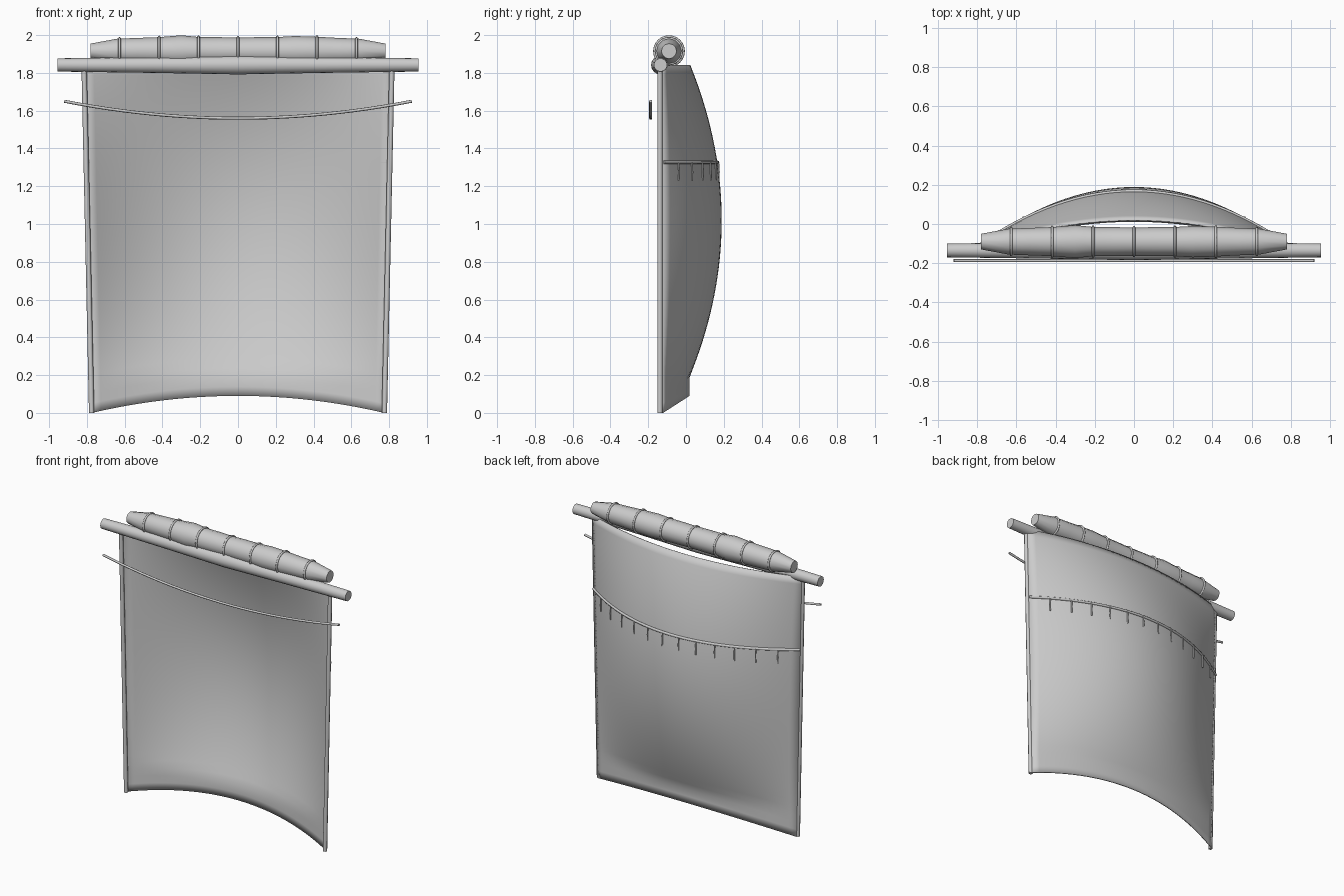
import bpy, math

if "Cube" in bpy.data.objects:
    bpy.data.objects.remove(bpy.data.objects["Cube"])

def make_obj(name, verts, faces, angle=40):
    me = bpy.data.meshes.new(name)
    me.from_pydata(verts, [], faces)
    me.update()
    ob = bpy.data.objects.new(name, me)
    bpy.context.collection.objects.link(ob)
    bpy.ops.object.select_all(action='DESELECT')
    ob.select_set(True)
    bpy.context.view_layer.objects.active = ob
    bpy.ops.object.shade_smooth_by_angle(angle=math.radians(angle))
    return ob

def lathe_x(name, stations, cy, cz, sides):
    """Revolve (x, radius) stations about an x-parallel axis."""
    verts, faces = [], []
    for x, r in stations:
        for i in range(sides):
            a = 2 * math.pi * i / sides
            verts.append((x, cy + r * math.cos(a), cz + r * math.sin(a)))
    n = len(stations)
    for k in range(n - 1):
        for i in range(sides):
            j = (i + 1) % sides
            faces.append((k*sides + i, k*sides + j, (k+1)*sides + j, (k+1)*sides + i))
    faces.append(tuple(reversed(range(sides))))
    faces.append(tuple(range((n-1)*sides, n*sides)))
    return make_obj(name, verts, faces)

def rope(name, paths, radius):
    """Round tubes along one or more point paths."""
    cu = bpy.data.curves.new(name, 'CURVE')
    cu.dimensions = '3D'
    cu.bevel_depth = radius
    cu.bevel_resolution = 2
    cu.use_fill_caps = True
    for pts in paths:
        sp = cu.splines.new('POLY')
        sp.points.add(len(pts) - 1)
        for p, co in zip(sp.points, pts):
            p.co = (*co, 1)
    ob = bpy.data.objects.new(name, cu)
    bpy.context.collection.objects.link(ob)
    return ob

# Sail shape: u runs -1..1 across, z is height
EDGE_Y, TOP = -0.125, 1.84

def half_width(z):
    return 0.775 + 0.04 * z / TOP

def sail_point(u, z):
    t = (z - 1.02) / 0.83
    belly = max(0.185 - 0.17 * t * t, 0.015)
    return (u * half_width(z), EDGE_Y + (belly - EDGE_Y) * (1 - u * u), z)

# Billowed sail with arched foot
NU, NV = 32, 36
verts, faces = [], []
for j in range(NV + 1):
    for i in range(NU + 1):
        u = 2 * i / NU - 1
        foot = 0.09 * (1 - u * u)
        verts.append(sail_point(u, foot + (TOP - foot) * j / NV))
for j in range(NV):
    for i in range(NU):
        a = j * (NU + 1) + i
        faces.append((a, a + 1, a + NU + 2, a + NU + 1))
sail = make_obj("sail", verts, faces)
mod = sail.modifiers.new("thickness", 'SOLIDIFY')
mod.thickness = 0.008
mod.offset = 0

# Edge ropes
for s, n in ((-1, "left"), (1, "right")):
    rope(n + "_edge_rope", [[(s * half_width(z), -0.138, z) for z in (0, 0.9, 1.82)]], 0.014)

# Reef band and hanging reef points on the back
rope("reef_band", [[(x, y + 0.006, z) for x, y, z in
                    (sail_point(-1 + k / 16, 1.327) for k in range(33))]], 0.009)
ties = []
for k in range(12):
    x, y, z = sail_point((k - 5.5) * 0.125 / 0.8, 1.325)
    ties.append([(x, y + 0.011, z), (x, y + 0.014, z - 0.05), (x, y + 0.012, z - 0.095)])
rope("reef_points", ties, 0.0045)

# Tapered yard
lathe_x("yard", [(-0.955, 0.035), (-0.45, 0.042), (0, 0.05), (0.45, 0.042), (0.955, 0.035)],
        -0.135, 1.842, 16)

# Furled bundle, with lashings around it
BY, BZ = -0.09, 1.915
bundle = [(-0.78, 0.04), (-0.64, 0.066), (-0.53, 0.07), (-0.42, 0.074), (-0.3, 0.084),
          (-0.2, 0.074), (-0.1, 0.074), (0, 0.072), (0.1, 0.074), (0.2, 0.074),
          (0.3, 0.08), (0.42, 0.076), (0.53, 0.07), (0.64, 0.066), (0.78, 0.04)]
lathe_x("furled_bundle", bundle, BY, BZ, 12)

def bundle_radius(x):
    for (x0, r0), (x1, r1) in zip(bundle, bundle[1:]):
        if x0 <= x <= x1:
            return r0 + (r1 - r0) * (x - x0) / (x1 - x0)

for k in range(-3, 4):
    x = k * 0.209
    bpy.ops.mesh.primitive_torus_add(location=(x, BY, BZ), rotation=(0, math.pi / 2, 0),
                                     major_radius=bundle_radius(x) + 0.001, minor_radius=0.007,
                                     major_segments=24, minor_segments=8)
    bpy.context.object.name = "lashing_%d" % (k + 4)
    bpy.ops.object.shade_smooth()

# Sagging foot rope in front
rope("foot_rope", [[(0.92 * t, -0.187, 1.56 + 0.09 * t * t)
                    for t in (k / 12 - 1 for k in range(25))]], 0.008)
